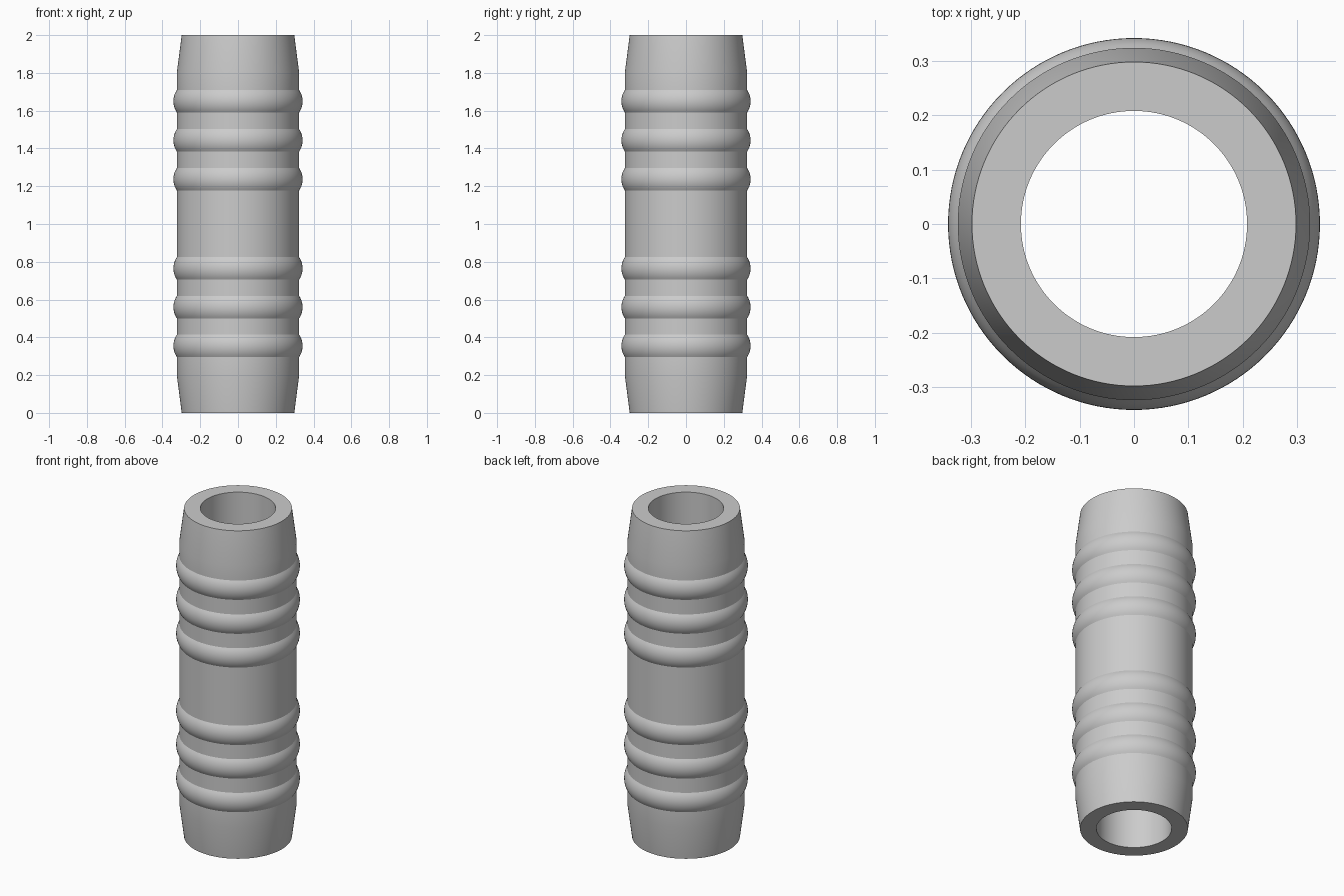
import bpy
import bmesh
import math

cube = bpy.data.objects.get("Cube")
if cube:
    bpy.data.objects.remove(cube, do_unlink=True)

LENGTH = 2.0
BORE, TIP, BODY, RIDGE = 0.208, 0.298, 0.324, 0.342
TAPER = 0.2
RIDGE_HALF = 0.059
RIDGE_CENTRES = [0.355, 0.56, 0.765, 1.237, 1.443, 1.65]
SEGMENTS = 128
ARC_STEPS = 10


def ridge_arc(centre):
    """Shallow circular arc bulging out of the body wall."""
    rise = RIDGE - BODY
    radius = (RIDGE_HALF ** 2 + rise ** 2) / (2 * rise)
    half_angle = math.asin(RIDGE_HALF / radius)
    points = []
    for i in range(ARC_STEPS + 1):
        a = half_angle * (2 * i / ARC_STEPS - 1)
        points.append((RIDGE - radius + radius * math.cos(a),
                       centre + radius * math.sin(a)))
    return points


# Closed cross-section: bore, tapered tips, ridged outer wall
profile = [(BORE, 0), (TIP, 0), (BODY, TAPER)]
for centre in RIDGE_CENTRES:
    profile += ridge_arc(centre)
profile += [(BODY, LENGTH - TAPER), (TIP, LENGTH), (BORE, LENGTH)]

# Revolve the cross-section around the vertical axis
bm = bmesh.new()
verts = [bm.verts.new((r, 0, z)) for r, z in profile]
edges = [bm.edges.new((v, verts[(i + 1) % len(verts)]))
         for i, v in enumerate(verts)]
bmesh.ops.spin(bm, geom=verts + edges, cent=(0, 0, 0), axis=(0, 0, 1),
               angle=math.tau, steps=SEGMENTS, use_merge=True)
bmesh.ops.remove_doubles(bm, verts=bm.verts[:], dist=1e-5)
bmesh.ops.recalc_face_normals(bm, faces=bm.faces[:])
mesh = bpy.data.meshes.new("hose_connector")
bm.to_mesh(mesh)
bm.free()

connector = bpy.data.objects.new("hose_connector", mesh)
bpy.context.collection.objects.link(connector)

# Single grey plastic material
grey = bpy.data.materials.new("grey")
grey.use_nodes = True
colour = (0.6, 0.6, 0.6, 1)
grey.diffuse_color = colour
grey.node_tree.nodes["Principled BSDF"].inputs["Base Color"].default_value = colour
mesh.materials.append(grey)

# Smooth round walls, keep ridge and end edges crisp
bpy.ops.object.select_all(action='DESELECT')
connector.select_set(True)
bpy.context.view_layer.objects.active = connector
bpy.ops.object.shade_smooth_by_angle(angle=math.radians(20))
